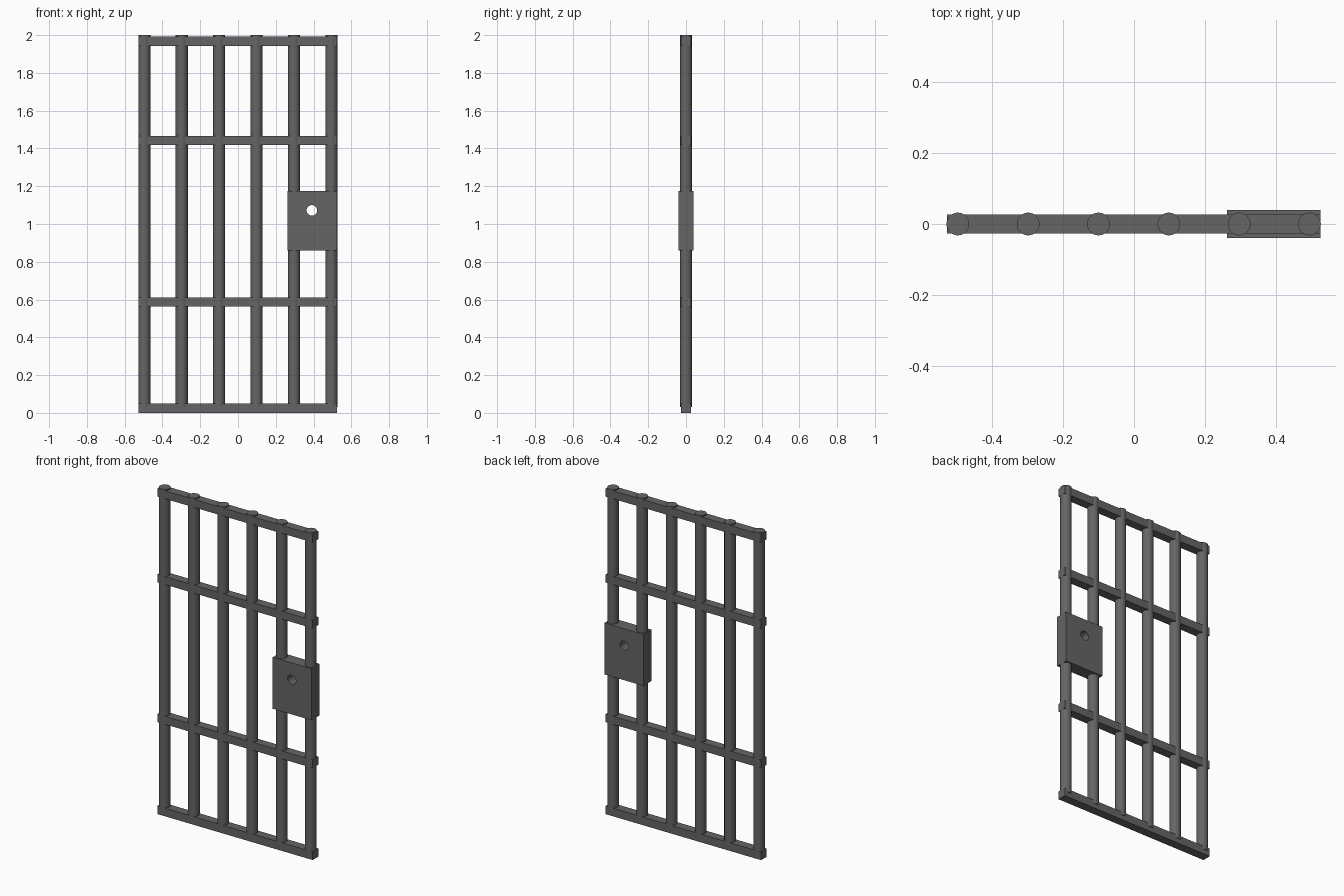
import bpy
import math

if "Cube" in bpy.data.objects:
    bpy.data.objects.remove(bpy.data.objects["Cube"])

steel = bpy.data.materials.new("dark grey steel")
steel.diffuse_color = (0.13, 0.13, 0.13, 1)
steel.use_nodes = True
steel.node_tree.nodes["Principled BSDF"].inputs["Base Color"].default_value = steel.diffuse_color


def box(name, lo, hi):
    bpy.ops.mesh.primitive_cube_add(size=1, location=[(a + b) / 2 for a, b in zip(lo, hi)])
    ob = bpy.context.object
    ob.name = name
    ob.scale = [b - a for a, b in zip(lo, hi)]
    bpy.ops.object.transform_apply(location=False, rotation=False, scale=True)
    ob.data.materials.append(steel)
    return ob


def cylinder(name, radius, depth, loc, rot=(0, 0, 0)):
    bpy.ops.mesh.primitive_cylinder_add(vertices=32, radius=radius, depth=depth,
                                        location=loc, rotation=rot)
    ob = bpy.context.object
    ob.name = name
    ob.data.materials.append(steel)
    bpy.ops.object.shade_smooth_by_angle(angle=math.radians(35))
    return ob


# Upright round bars
for i in range(6):
    cylinder(f"upright_bar_{i + 1}", 0.032, 1.97, (-0.496 + i * 0.198, 0, 1.015))

# Flat cross rails, from bottom to top
for i, (z0, z1) in enumerate([(0, 0.05), (0.563, 0.612), (1.418, 1.467), (1.943, 1.992)]):
    box(f"cross_rail_{i + 1}", (-0.527, -0.027, z0), (0.525, 0.027, z1))

# Lock box with a keyhole drilled right through
lock = box("lock_box", (0.262, -0.039, 0.86), (0.525, 0.039, 1.175))
cutter = cylinder("keyhole_cutter", 0.028, 0.3, (0.391, 0, 1.072), (math.pi / 2, 0, 0))
cutter.hide_render = True
cutter.hide_set(True)
mod = lock.modifiers.new("keyhole", 'BOOLEAN')
mod.operation = 'DIFFERENCE'
mod.solver = 'EXACT'
mod.object = cutter
